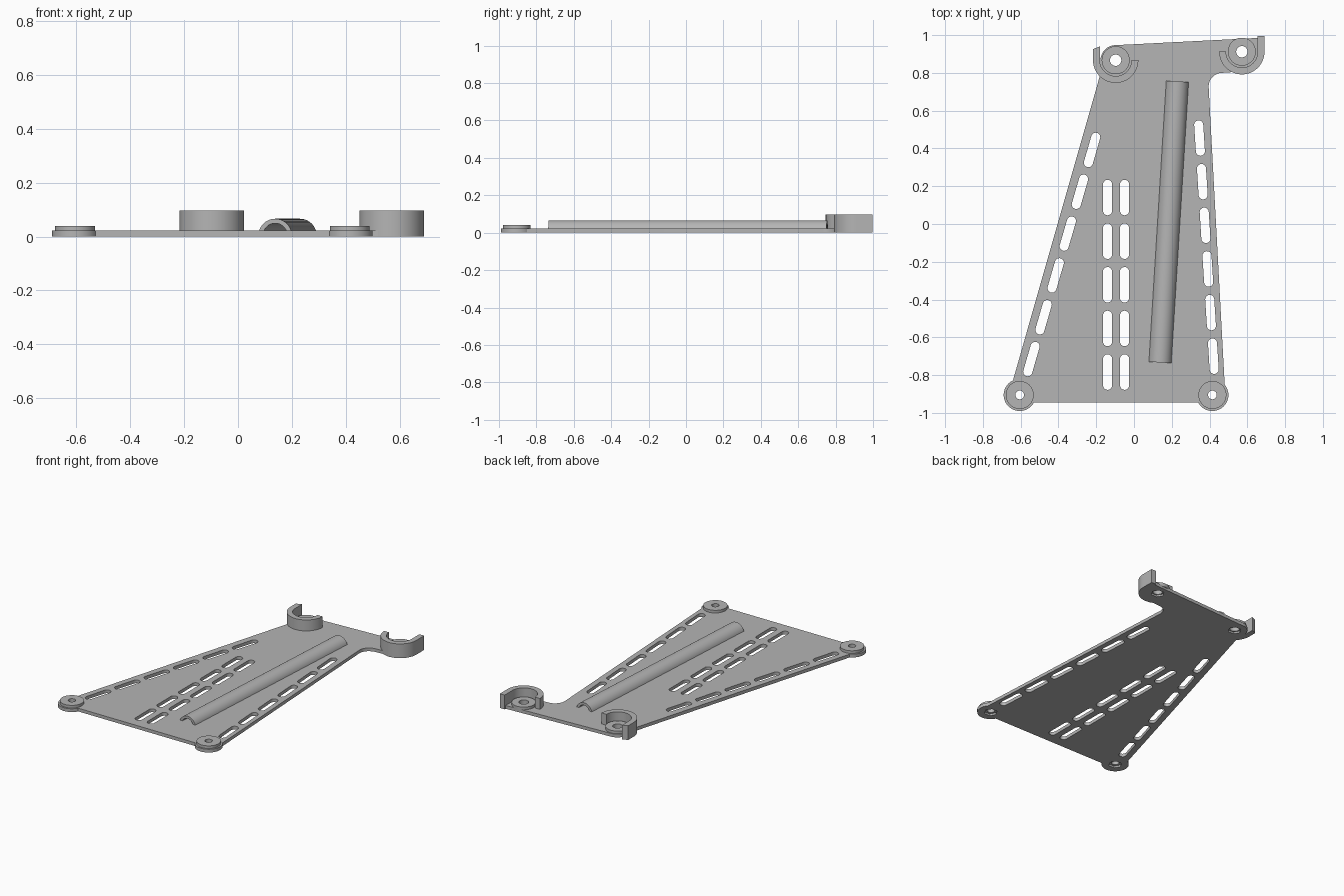
import bpy, bmesh, math
from mathutils import Vector, Matrix

cube = bpy.data.objects.get("Cube")
if cube:
    bpy.data.objects.remove(cube)

grey = bpy.data.materials.new("plain grey plastic")
grey.use_nodes = True
colour = (0.46, 0.46, 0.46, 1)
grey.diffuse_color = colour
grey.node_tree.nodes["Principled BSDF"].inputs["Base Color"].default_value = colour

THICK = 0.022
BOSS_TOP = 0.04
FRONT = [Vector((-0.605, -0.905)), Vector((0.415, -0.905))]
BACK_RIGHT, BACK_LEFT = Vector((-0.097, 0.867)), Vector((0.571, 0.912))


def arc(centre, radius, start, end, steps=32):
    """Points along an arc, angles in degrees."""
    angles = [math.radians(start + (end - start) * i / steps) for i in range(steps + 1)]
    return [centre + radius * Vector((math.cos(a), math.sin(a))) for a in angles]


def circle(centre, radius, sides=48):
    return arc(centre, radius, 0, 360, sides)[:-1]


def slot(centre, direction, length=0.188, width=0.048):
    """Round-ended slot outline."""
    d = Vector(direction).normalized()
    turn = math.degrees(math.atan2(d.y, d.x))
    r = width / 2
    tip = d * (length / 2 - r)
    c = Vector(centre)
    return arc(c + tip, r, turn - 90, turn + 90, 12) + arc(c - tip, r, turn + 90, turn + 270, 12)


def prisms(name, shapes):
    """Object made of (outline, bottom, top) prisms."""
    bm = bmesh.new()
    for outline, bottom, top in shapes:
        face = bm.faces.new([bm.verts.new((p[0], p[1], bottom)) for p in outline])
        ext = bmesh.ops.extrude_face_region(bm, geom=[face])
        verts = [g for g in ext["geom"] if isinstance(g, bmesh.types.BMVert)]
        bmesh.ops.translate(bm, verts=verts, vec=(0, 0, top - bottom))
    bmesh.ops.recalc_face_normals(bm, faces=bm.faces[:])
    mesh = bpy.data.meshes.new(name)
    bm.to_mesh(mesh)
    bm.free()
    mesh.materials.append(grey)
    obj = bpy.data.objects.new(name, mesh)
    bpy.context.scene.collection.objects.link(obj)
    return obj


def cut(obj, shapes):
    """Subtract prisms from an object."""
    cutter = prisms("cutter", shapes)
    cutter.hide_render = True
    mod = obj.modifiers.new("cut", "BOOLEAN")
    mod.operation, mod.solver, mod.object = "DIFFERENCE", "EXACT", cutter
    bpy.context.view_layer.update()
    result = bpy.data.meshes.new_from_object(obj.evaluated_get(bpy.context.evaluated_depsgraph_get()))
    obj.modifiers.clear()
    obj.data = result
    bpy.data.objects.remove(cutter)


def smooth(obj):
    bpy.ops.object.select_all(action="DESELECT")
    obj.select_set(True)
    bpy.context.view_layer.objects.active = obj
    bpy.ops.object.shade_smooth_by_angle(angle=math.radians(30))


# Base plate: tapered sheet with round corner pads
outline = (arc(FRONT[0], 0.085, 115, 332)
           + arc(FRONT[1], 0.085, 208, 400)
           + [Vector((0.395, 0.73))]
           + arc(Vector((0.467, 0.728)), 0.072, 170, 95, 12)
           + arc(BACK_LEFT, 0.119, 245, 360)
           + [Vector((0.655, 0.985))]
           + arc(BACK_RIGHT, 0.08, 88, 170, 12)
           + arc(BACK_RIGHT, 0.119, 180, 225, 12))
plate = prisms("base_plate", [(outline, 0, THICK)])

# Slots: two straight middle rows and one row along each side edge
slots = [slot((x, 0.14 - 0.231 * i), (0, 1)) for x in (-0.14, -0.05) for i in range(5)]
for first, last in (((-0.222, 0.392), (-0.543, -0.715)), ((0.347, 0.455), (0.42, -0.70))):
    a, b = Vector(first), Vector(last)
    slots += [slot(a.lerp(b, i / 5), a - b) for i in range(6)]
pads = [(c, 0.023) for c in FRONT] + [(c, 0.03) for c in (BACK_RIGHT, BACK_LEFT)]
holes = [(circle(c, r), -0.05, 0.1) for c, r in pads]
cut(plate, [(s, -0.05, 0.1) for s in slots] + holes)
# Hexagonal recesses on the underside
cut(plate, [(circle(c, 0.042, 6), -0.05, 0.012) for c, r in pads])
smooth(plate)

# Raised bosses around the screw holes
names = ("front_right", "front_left", "back_right", "back_left")
for name, (c, r) in zip(names, pads):
    boss = prisms(name + "_boss", [(circle(c, 0.074), 0.015, BOSS_TOP)])
    cut(boss, [(circle(c, r), -0.05, 0.1)])
    smooth(boss)

# Hook-shaped walls around the back bosses, each with a straight outer tab
OUTER, INNER = 0.12, 0.084
for name, c, side, reach in (("back_right_hook", BACK_RIGHT, -1, 0.073),
                             ("back_left_hook", BACK_LEFT, 1, 0.084)):
    local = (arc(Vector((0, 0)), OUTER, -180, 0)
             + [Vector((OUTER, reach - 0.014 * (side < 0))), Vector((INNER, reach))]
             + arc(Vector((0, 0)), INNER, 0, -180))
    wall = prisms(name, [([c + Vector((p.x * side, p.y)) for p in local], 0, 0.096)])
    smooth(wall)

# Half-tube cable channel lying along the plate
start, end = Vector((0.138, -0.733, 0)), Vector((0.23, 0.755, 0))
lift = Vector((0, 0.004))
profile = arc(lift, 0.062, 16, 164, 24) + arc(lift, 0.045, 158, 22, 24)
channel = prisms("cable_channel", [(profile, 0, (end - start).length)])
along = (end - start).normalized()
up = Vector((0, 0, 1))
frame = Matrix((along.cross(up), up, -along)).transposed().to_4x4()
channel.data.transform(Matrix.Translation(end) @ frame @ Matrix.Scale(-1, 4, (0, 0, 1))
                       @ Matrix.Translation((0, 0, -(end - start).length)))
bm = bmesh.new()
bm.from_mesh(channel.data)
bmesh.ops.recalc_face_normals(bm, faces=bm.faces[:])
bm.to_mesh(channel.data)
bm.free()
smooth(channel)
